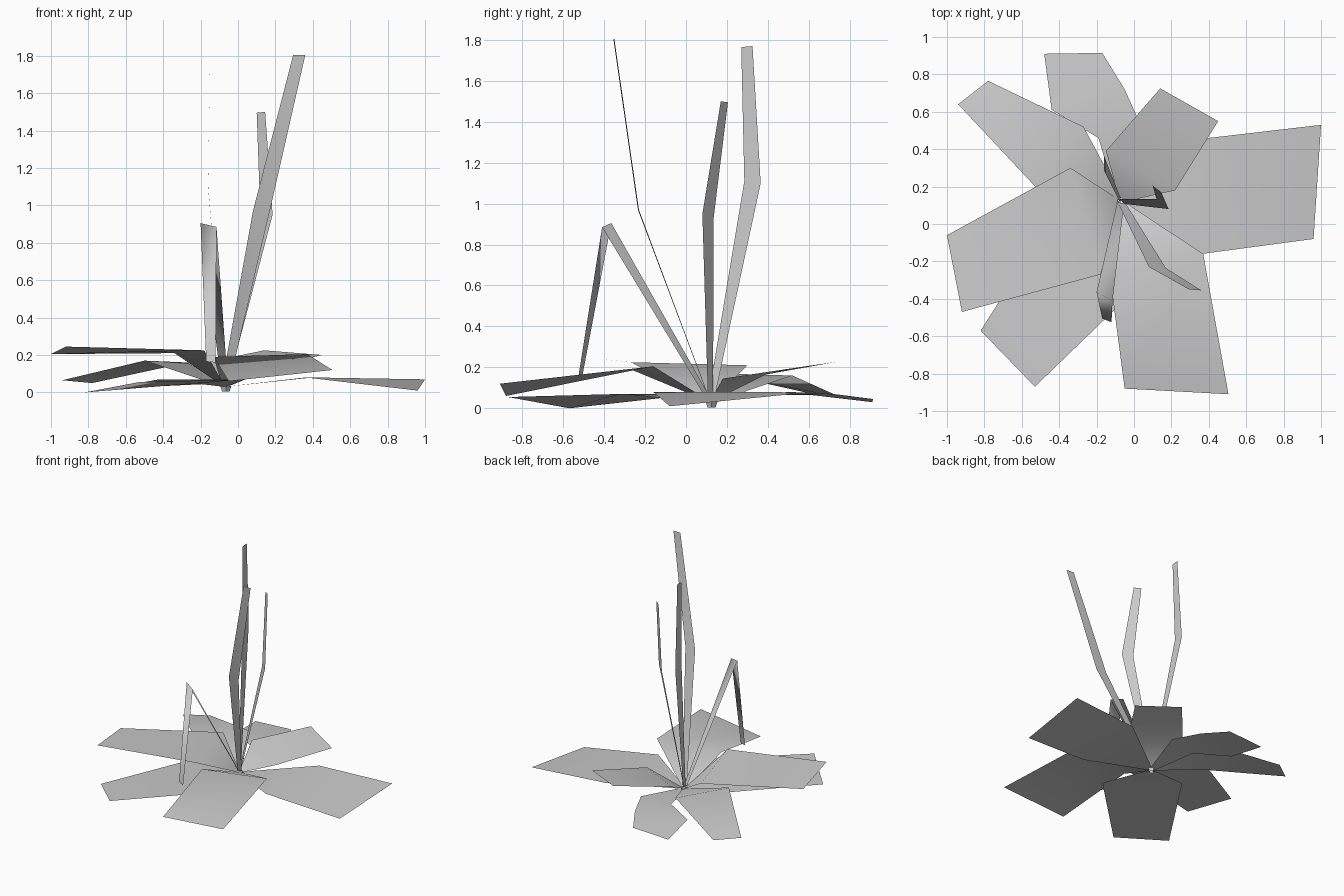
import bpy, bmesh
from mathutils import Vector

if "Cube" in bpy.data.objects:
    bpy.data.objects.remove(bpy.data.objects["Cube"])

BASE = Vector((-0.07, 0.12, 0.03))


def blade(name, *rows, half=0.025):
    """Thin ribbon from the root through (left, right) edge pairs."""
    rows = [(Vector(l), Vector(r)) for l, r in rows]
    l, r = rows[0]
    side = (l - r).normalized() * half
    root = BASE + ((l + r) / 2 - BASE).normalized() * 0.02
    rows.insert(0, (root + side, root - side))
    bm = bmesh.new()
    vs = [(bm.verts.new(l), bm.verts.new(r)) for l, r in rows]
    for (l0, r0), (l1, r1) in zip(vs, vs[1:]):
        bm.faces.new((l0, r0, r1, l1)).smooth = True
    me = bpy.data.meshes.new(name)
    bm.to_mesh(me)
    bm.free()
    ob = bpy.data.objects.new(name, me)
    bpy.context.collection.objects.link(ob)


# Broad leaves around the root
blade("leaf_right", ((.40, .46, .08), (.36, -.16, .08)), ((1, .53, .07), (.96, -.08, .01)))
blade("leaf_front", ((.37, -.16, .205), (-.13, -.27, .19)), ((.505, -.91, .12), (-.05, -.88, .06)))
blade("leaf_left", ((-.18, -.27, .225), (-.34, .30, .21)), ((-.92, -.47, .245), (-1, -.06, .205)))
blade("leaf_front_left", ((.04, -.32, .07), (-.42, .06, .07)), ((-.53, -.87, .055), (-.82, -.57, 0)))
blade("leaf_back_left", ((-.50, .17, .17), (-.27, .52, .16)), ((-.94, .64, .065), (-.78, .765, .05)))
blade("leaf_back", ((-.19, .46, .065), (.05, .50, .08)), ((-.44, .61, .065), (-.05, .72, .07)),
      ((-.48, .91, .03), (-.17, .915, .045)))
blade("leaf_back_right", ((-.15, .39, .165), (.22, .18, .145)), ((.14, .725, .225), (.45, .55, .20)))

# Upright narrow stalks, one of them bent over
blade("stalk_tall", ((.17, -.235, .97), (.08, -.23, .97)), ((.36, -.355, 1.805), (.295, -.35, 1.805)), half=.02)
blade("stalk_back", ((-.16, .285, 1.11), (-.16, .365, 1.10)), ((-.15, .27, 1.765), (-.15, .325, 1.77)), half=.015)
blade("stalk_short", ((.12, .135, .93), (.185, .08, .95)), ((.10, .205, 1.495), (.145, .17, 1.50)), half=.02)
blade("stalk_bent", ((-.115, -.41, .885), (-.20, -.365, .905)), ((-.12, -.525, .16), (-.17, -.505, .165)), half=.02)

# Small root stub
bpy.ops.mesh.primitive_cone_add(vertices=4, radius1=.02, radius2=.03, depth=.03,
                                end_fill_type='NOTHING', location=(-.065, .125, .02))
bpy.context.object.name = "root_stub"
